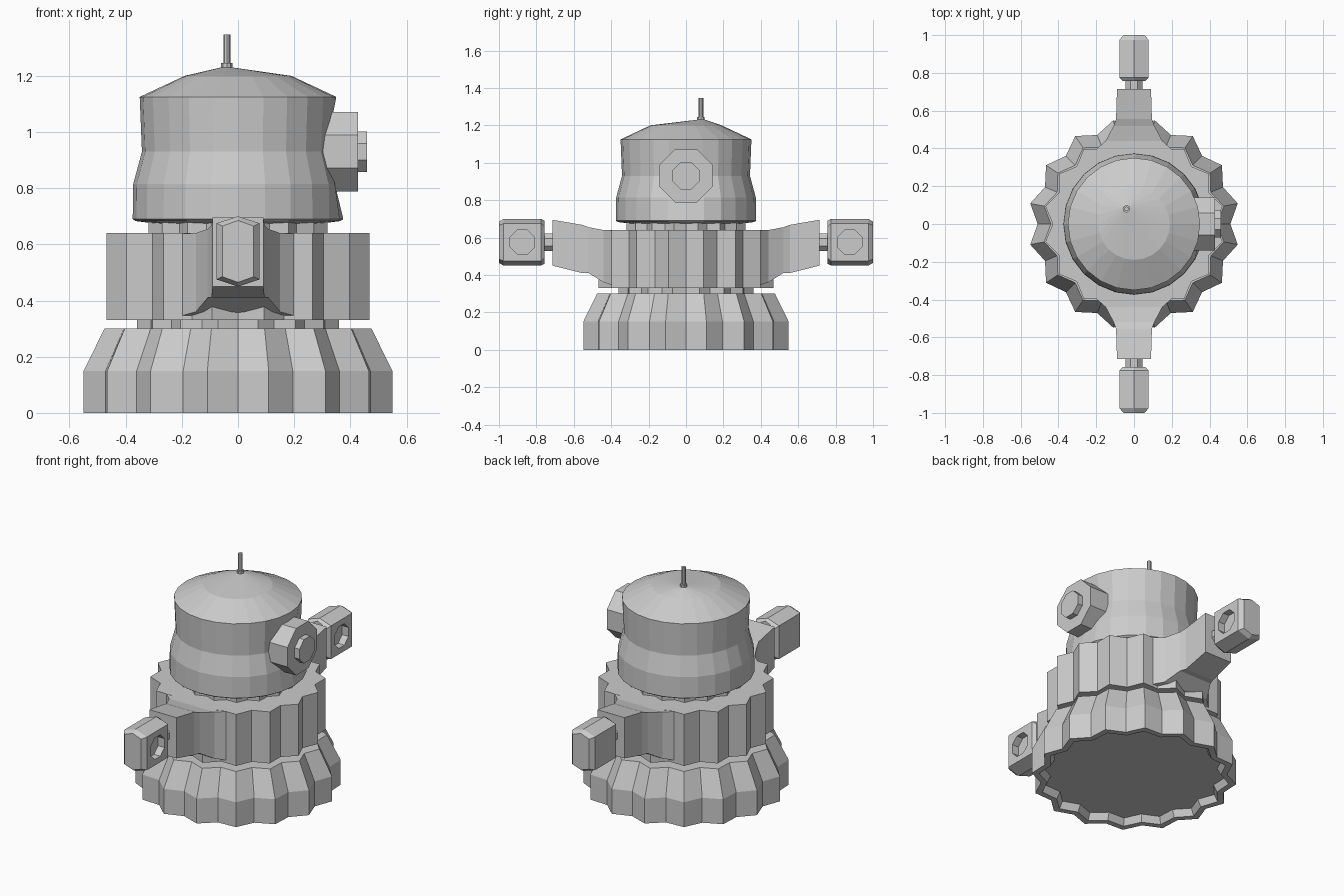
import bpy, bmesh, math
from mathutils import Vector

if "Cube" in bpy.data.objects:
    bpy.data.objects.remove(bpy.data.objects["Cube"])

grey = bpy.data.materials.new("plain_grey")
grey.diffuse_color = (0.6, 0.6, 0.6, 1)
grey.use_nodes = True
grey.node_tree.nodes["Principled BSDF"].inputs["Base Color"].default_value = grey.diffuse_color


def loft(name, rings):
    """Skin a list of equal-length point rings and cap both ends."""
    bm = bmesh.new()
    vr = [[bm.verts.new(p) for p in ring] for ring in rings]
    n = len(vr[0])
    for a, b in zip(vr, vr[1:]):
        for i in range(n):
            j = (i + 1) % n
            bm.faces.new((a[i], a[j], b[j], b[i]))
    bm.faces.new(vr[0][::-1])
    bm.faces.new(vr[-1])
    bmesh.ops.recalc_face_normals(bm, faces=bm.faces)
    me = bpy.data.meshes.new(name)
    bm.to_mesh(me)
    bm.free()
    me.materials.append(grey)
    ob = bpy.data.objects.new(name, me)
    bpy.context.collection.objects.link(ob)
    return ob


def gear(z, outer, inner):
    """Scalloped ring: 16 ridges with shallow valleys between."""
    pts = []
    for i in range(32):
        a = math.radians(11.25 * i)
        r = outer if i % 2 else inner
        pts.append((r * math.cos(a), r * math.sin(a), z))
    return pts


def circle(n, r, centre, axis="z", turn=0.0):
    pts = []
    for i in range(n):
        a = 2 * math.pi * (i + turn) / n
        c, s = r * math.cos(a), r * math.sin(a)
        v = {"z": (c, s, 0), "x": (0, c, s), "y": (c, 0, s)}[axis]
        pts.append(tuple(Vector(v) + Vector(centre)))
    return pts


# base skirt with a shallow recess underneath
loft("base", [gear(0.04, 0.50, 0.455), gear(0, 0.52, 0.475), gear(0, 0.56, 0.51),
              gear(0.15, 0.56, 0.51), gear(0.30, 0.485, 0.44)])
# lower neck, body drum, upper neck
loft("lower_neck", [gear(0.29, 0.367, 0.335), gear(0.34, 0.367, 0.335)])
loft("body", [gear(0.33, 0.478, 0.43), gear(0.64, 0.478, 0.43)])
loft("upper_neck", [gear(0.63, 0.325, 0.295), gear(0.69, 0.325, 0.295)])

# head with a dent behind the eye and an off-centre peak
head_rings = []
for r, z, limit in ((0.30, 0.675, 1), (0.365, 0.683, 1), (0.375, 0.69, 1), (0.373, 0.815, 0.345),
                    (0.342, 0.93, 0.312), (0.35, 1.125, 1), (0.19, 1.20, 1)):
    head_rings.append([(min(x, limit), y, zz) for x, y, zz in circle(24, r, (0, 0, z))])
head_rings.append(circle(24, 0.02, (-0.04, 0.08, 1.23)))
loft("head", head_rings)

# antenna
tip = (-0.04, 0.08)
loft("antenna_collar", [circle(8, 0.02, (*tip, 1.22)), circle(8, 0.02, (*tip, 1.245))])
loft("antenna", [circle(8, 0.0125, (*tip, 1.23)), circle(8, 0.0125, (*tip, 1.347))])

# eye
loft("eye_housing", [circle(8, 0.153, (x, 0, 0.93), "x", 0.5) for x in (0.27, 0.428)])
loft("eye_lens", [circle(8, 0.078, (x, 0, 0.93), "x", 0.5) for x in (0.42, 0.46)])


def hand_section(y, w, top, edge):
    """Six-sided section with a ridge along the top and bottom."""
    zc = 0.575
    return [(-w, y, zc - edge), (0, y, zc - top), (w, y, zc - edge),
            (w, y, zc + edge), (0, y, zc + top), (-w, y, zc + edge)]


# arms
for s, side in ((-1, "front"), (1, "back")):
    loft(side + "_shoulder", [
        [(-w, s * y, lo), (w, s * y, lo), (w, s * y, hi), (-w, s * y, hi)]
        for y, w, lo, hi in ((0.36, 0.24, 0.335, 0.638), (0.44, 0.15, 0.36, 0.64),
                             (0.52, 0.108, 0.41, 0.655), (0.555, 0.095, 0.41, 0.668),
                             (0.715, 0.09, 0.45, 0.695))])
    loft(side + "_wrist", [circle(8, 0.05, (0, s * y, 0.575), "y", 0.5) for y in (0.70, 0.78)])
    hand = loft(side + "_hand", [
        hand_section(s * y, w, t, e) for y, w, t, e in (
            (0.757, 0.06, 0.115, 0.085), (0.775, 0.077, 0.125, 0.10),
            (0.975, 0.077, 0.125, 0.10), (1.0, 0.056, 0.11, 0.09))])
    # eight-sided socket on one side of the hand
    cutter = loft(side + "_socket_cutter",
                  [circle(8, 0.07, (x, s * 0.875, 0.575), "x", 0.5) for x in (0.035, 0.15)])
    cutter.hide_render = True
    cutter.hide_viewport = True
    m = hand.modifiers.new("socket", "BOOLEAN")
    m.operation = "DIFFERENCE"
    m.object = cutter
    m.solver = "EXACT"
